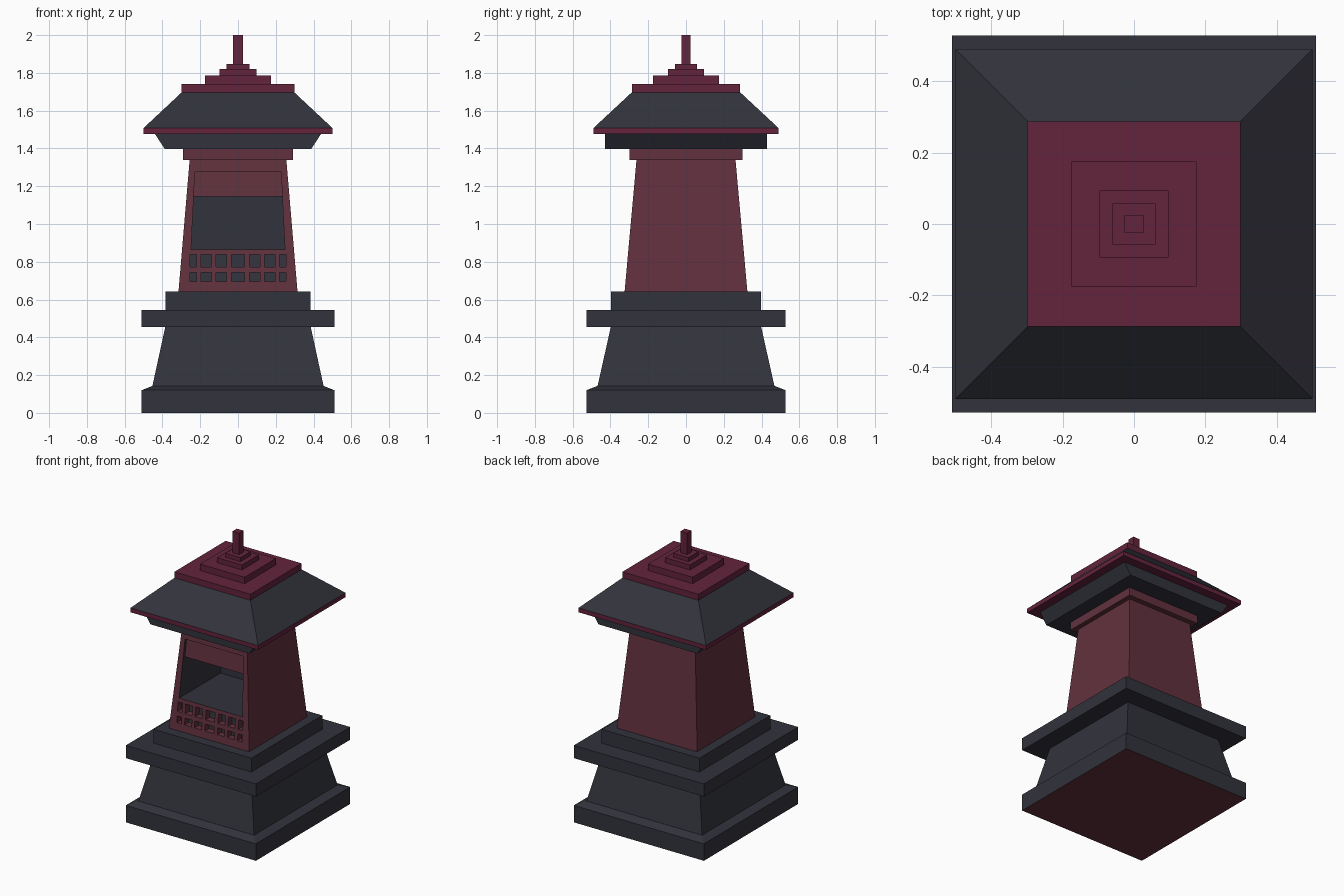
import bpy, bmesh

if "Cube" in bpy.data.objects:
    bpy.data.objects.remove(bpy.data.objects["Cube"])


def material(name, rgb):
    lin = [((c / 255 + 0.055) / 1.055) ** 2.4 for c in rgb]
    m = bpy.data.materials.new(name)
    m.diffuse_color = (*lin, 1)
    m.use_nodes = True
    m.node_tree.nodes["Principled BSDF"].inputs["Base Color"].default_value = m.diffuse_color
    return m


slate = material("dark slate", (50, 51, 60))
brick = material("dull red", (97, 49, 62))
crimson = material("crimson", (99, 35, 60))


def link(name, bm, *mats):
    bmesh.ops.recalc_face_normals(bm, faces=bm.faces)
    me = bpy.data.meshes.new(name)
    bm.to_mesh(me)
    bm.free()
    ob = bpy.data.objects.new(name, me)
    bpy.context.collection.objects.link(ob)
    for m in mats:
        me.materials.append(m)
    return ob


def stack(name, rings, *mats):
    """Closed rectangular solid through rings of (z, half x, half y)."""
    bm = bmesh.new()
    loops = [[bm.verts.new((sx * hx, sy * hy, z))
              for sx, sy in ((-1, -1), (1, -1), (1, 1), (-1, 1))]
             for z, hx, hy in rings]
    bm.faces.new(loops[0])
    bm.faces.new(loops[-1])
    for a, b in zip(loops, loops[1:]):
        for i in range(4):
            j = (i + 1) % 4
            bm.faces.new((a[i], a[j], b[j], b[i]))
    return link(name, bm, *mats)


# Plinth, with a red underside
plinth = stack("plinth", [(0, .51, .528), (.12, .51, .528), (.143, .453, .468),
                          (.455, .385, .398)], slate, brick)
for p in plinth.data.polygons:
    p.material_index = 1 if p.normal.z < -0.9 else 0
stack("plinth_slab", [(.455, .51, .528), (.545, .51, .528)], slate)
stack("plinth_step", [(.545, .383, .397), (.643, .383, .397)], slate)

# Tapered lamp body
body = stack("lamp_body", [(.643, .315, .325), (1.34, .256, .262)], brick, slate)


def front(z):
    return -.325 + (z - .643) * .063 / .697


def add_prism(bm, profile, left, right):
    """Profile of (y, z) stretched between left(z) and right(z)."""
    a = [bm.verts.new((left(z), y, z)) for y, z in profile]
    b = [bm.verts.new((right(z), y, z)) for y, z in profile]
    bm.faces.new(a)
    bm.faces.new(b)
    n = len(profile)
    for i in range(n):
        j = (i + 1) % n
        bm.faces.new((a[i], a[j], b[j], b[i]))


# Cutter: deep window with a shallow panel above it, plus two rows of holes
cut = bmesh.new()
half = lambda z: .228 + (1.275 - z) * .05
lo, mid, hi = .865, 1.145, 1.275
add_prism(cut, [(front(lo) - .05, lo), (front(hi) - .05, hi), (front(hi) + .02, hi),
                (front(mid) + .02, mid), (.16, mid), (.16, lo)],
          lambda z: -half(z), half)
for z0, z1 in ((.695, .742), (.772, .838)):
    for x0, x1 in ((-.255, -.22), (-.195, -.14), (-.117, -.062), (-.035, .035),
                   (.062, .117), (.14, .195), (.22, .255)):
        add_prism(cut, [(front(z0) - .05, z0), (front(z1) - .05, z1),
                        (front(z1) + .045, z1), (front(z0) + .045, z0)],
                  lambda z: x0, lambda z: x1)
cutter = link("window_cutter", cut, brick)
cutter.hide_render = True
mod = body.modifiers.new("window", 'BOOLEAN')
mod.operation = 'DIFFERENCE'
mod.solver = 'EXACT'
mod.object = cutter
bpy.context.view_layer.update()
dg = bpy.context.evaluated_depsgraph_get()
cut_mesh = bpy.data.meshes.new_from_object(body.evaluated_get(dg))
body.modifiers.clear()
body.data = cut_mesh
bpy.data.objects.remove(cutter)

# Dark inside of the window and holes
for p in cut_mesh.polygons:
    c = p.center
    inside = (abs(c.x) < .258 and .68 < c.z < 1.16 and c.y < .2
              and c.y - front(c.z) > .035)
    p.material_index = 1 if inside else 0

# Collar and eaves
stack("body_collar", [(1.34, .29, .3), (1.398, .29, .3)], brick)
stack("eave_block", [(1.398, .388, .428), (1.477, .44, .428)], slate)
stack("eave_trim", [(1.477, .5, .49), (1.508, .5, .49)], crimson)
stack("roof", [(1.508, .5, .49), (1.697, .298, .287)], slate)

# Stepped roof crown and finial
tiers = [(1.697, 1.74, .298, .287), (1.74, 1.785, .175, .175),
         (1.785, 1.82, .097, .094), (1.82, 1.848, .06, .057),
         (1.848, 2.0, .026, .024)]
for i, (z0, z1, hx, hy) in enumerate(tiers):
    stack("finial" if i == 4 else f"crown_step_{i + 1}",
          [(z0, hx, hy), (z1, hx, hy)], crimson)
